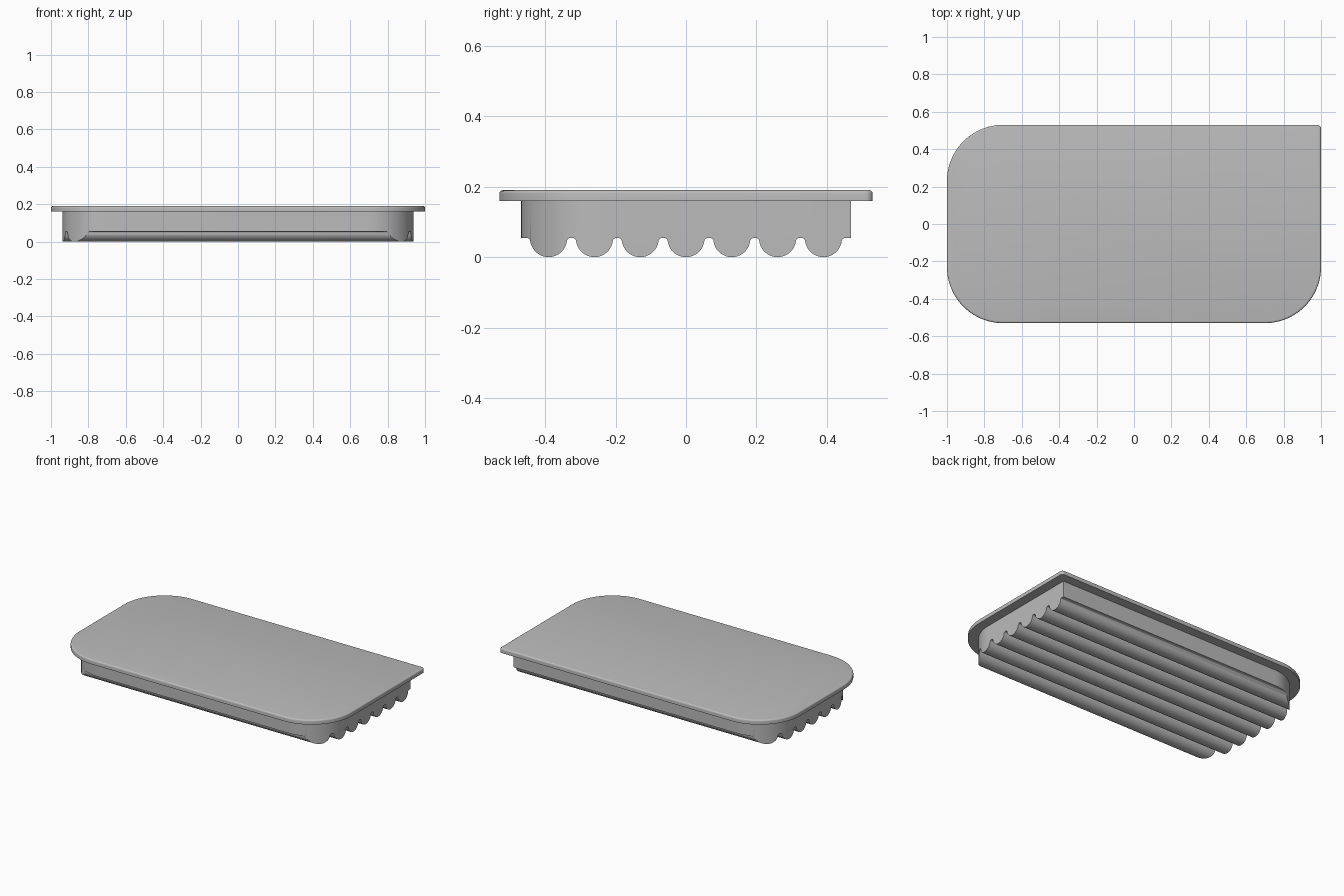
import bpy, bmesh
from math import cos, sin, pi, radians, sqrt, acos

cube = bpy.data.objects.get("Cube")
if cube:
    bpy.data.objects.remove(cube, do_unlink=True)

grey = bpy.data.materials.new("light grey")
grey.use_nodes = True
colour = (0.5, 0.5, 0.5, 1)
grey.diffuse_color = colour
grey.node_tree.nodes["Principled BSDF"].inputs["Base Color"].default_value = colour


def arc(cx, cy, r, a0, a1, n):
    return [(cx + r * cos(a0 + (a1 - a0) * i / n), cy + r * sin(a0 + (a1 - a0) * i / n))
            for i in range(n + 1)]


def outline(hx, hy, r, r_square):
    """Rectangle with three large corners and one nearly square one at +x +y."""
    pts = []
    for k, (sx, sy) in enumerate([(1, 1), (-1, 1), (-1, -1), (1, -1)]):
        rad = r_square if k == 0 else r
        if rad == 0:
            pts.append((sx * hx, sy * hy))
        else:
            pts += arc(sx * (hx - rad), sy * (hy - rad), rad,
                       k * pi / 2, (k + 1) * pi / 2, 8 if k == 0 else 32)
    return pts


def loft(name, rings):
    """Closed solid through matching rings of 3D points."""
    bm = bmesh.new()
    loops = [[bm.verts.new(p) for p in ring] for ring in rings]
    for a, b in zip(loops, loops[1:]):
        for i in range(len(a)):
            j = (i + 1) % len(a)
            bm.faces.new((a[i], a[j], b[j], b[i]))
    bm.faces.new(loops[0][::-1])
    bm.faces.new(loops[-1])
    bmesh.ops.recalc_face_normals(bm, faces=bm.faces)
    mesh = bpy.data.meshes.new(name)
    bm.to_mesh(mesh)
    bm.free()
    mesh.materials.append(grey)
    obj = bpy.data.objects.new(name, mesh)
    bpy.context.collection.objects.link(obj)
    return obj


def smooth(obj):
    bpy.ops.object.select_all(action='DESELECT')
    obj.select_set(True)
    bpy.context.view_layer.objects.active = obj
    bpy.ops.object.shade_smooth_by_angle(angle=radians(32))


# Lid: thin plate with a rounded upper rim
rim = 0.01
levels = [(0, 0.16)] + [(rim * (1 - cos(a)), 0.18 + rim * sin(a))
                        for a in (i * pi / 8 for i in range(5))]
lid = loft("lid_plate", [[(x, y, z) for x, y in outline(1 - d, 0.53 - d, 0.3 - d, 0.02 - d)]
                         for d, z in levels])
smooth(lid)

# Ribbed underside: one round rib with filleted roots, repeated across the width
valley, r, f, pitch = 0.054, 0.0525, 0.009, 0.13
fz = valley - f                       # height of the root fillet centres
fy = sqrt((r + f) ** 2 - (r - fz) ** 2)
t = acos(fy / (r + f))                # where fillet and rib are tangent
rib = (arc(-fy, fz, f, pi / 2, t, 5)
       + arc(0, r, r, pi + t, 2 * pi - t, 28)[1:-1]
       + arc(fy, fz, f, pi - t, pi / 2, 5))
half_y, body_top = 0.468, 0.17
section = [(-half_y, body_top), (-half_y, valley)]
for k in range(-3, 4):
    section += [(y + k * pitch, z) for y, z in rib]
section += [(half_y, valley), (half_y, body_top)]
# the section is a little oversized so that the footprint trims its sides cleanly
section = [(y * 1.1 if abs(y) == half_y else y, z) for y, z in section]
body = loft("ribbed_body", [[(x, y, z) for y, z in section] for x in (-1, 1)])

# Footprint trims the ribs to the same rounded outline
footprint = loft("footprint_cutter", [[(x, y, z) for x, y in outline(0.938, half_y, 0.24, 0)]
                                      for z in (-0.1, 0.165)])
footprint.hide_render = True
trim = body.modifiers.new("trim", 'BOOLEAN')
trim.operation = 'INTERSECT'
trim.solver = 'EXACT'
trim.object = footprint
bpy.context.view_layer.objects.active = body
bpy.ops.object.modifier_apply(modifier="trim")
bpy.data.objects.remove(footprint, do_unlink=True)
smooth(body)
